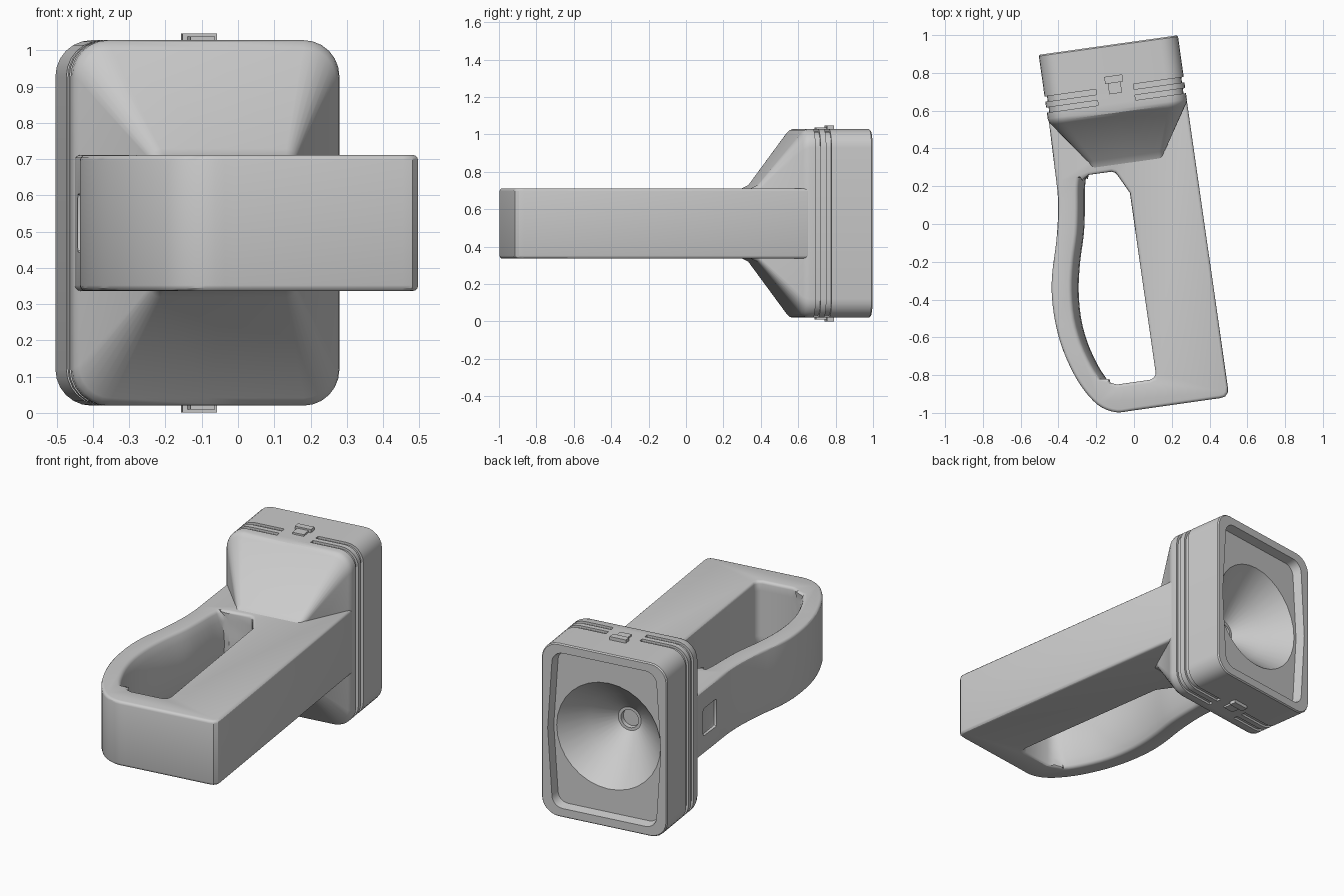
import bpy, bmesh, math
from mathutils import Vector

if "Cube" in bpy.data.objects:
    bpy.data.objects.remove(bpy.data.objects["Cube"])

TILT = math.radians(8)          # the lamp axis leans 8 degrees in plan
C, S = math.cos(TILT), math.sin(TILT)
CZ = 0.524                      # mid height


def place(u, v, z):
    """Lamp coordinates (across, along, height from middle) to world."""
    return (u * C - v * S, u * S + v * C, z + CZ)


def loft(name, rings, cap_start=True, cap_end=True):
    bm = bmesh.new()
    rows = [[bm.verts.new(p) for p in r] for r in rings]
    n = len(rows[0])
    for a, b in zip(rows, rows[1:]):
        for i in range(n):
            j = (i + 1) % n
            bm.faces.new((a[i], b[i], b[j], a[j]))
    if cap_start:
        bm.faces.new(rows[0])
    if cap_end:
        bm.faces.new(rows[-1][::-1])
    if cap_start and cap_end:
        bmesh.ops.recalc_face_normals(bm, faces=bm.faces)
    me = bpy.data.meshes.new(name)
    bm.to_mesh(me)
    bm.free()
    ob = bpy.data.objects.new(name, me)
    bpy.context.collection.objects.link(ob)
    return ob


def select(ob):
    bpy.ops.object.select_all(action='DESELECT')
    ob.select_set(True)
    bpy.context.view_layer.objects.active = ob


def smooth(ob, deg=30):
    select(ob)
    bpy.ops.object.shade_smooth_by_angle(angle=math.radians(deg))


def cut(ob, cutter):
    cutter.hide_render = True
    m = ob.modifiers.new("cut", 'BOOLEAN')
    m.operation, m.object, m.solver = 'DIFFERENCE', cutter, 'EXACT'
    select(ob)
    bpy.ops.object.modifier_apply(modifier=m.name)
    bpy.data.objects.remove(cutter)


def bevel(ob, width, segments=3, deg=48):
    m = ob.modifiers.new("bevel", 'BEVEL')
    m.width, m.segments, m.angle_limit = width, segments, math.radians(deg)
    m.use_clamp_overlap = False
    select(ob)
    bpy.ops.object.modifier_apply(modifier=m.name)


def round_ring(hu, hz, r, v, bulge=0.0, cu=-0.003):
    """Rounded rectangle across the axis, 32 points, sides may bow out."""
    pts = []
    for q in range(4):
        su, sz = ((1, 1), (-1, 1), (-1, -1), (1, -1))[q]
        mid = ((hu + bulge, 0), (0, hz), (-hu - bulge, 0), (0, -hz))[q]
        pts.append(mid)
        for k in range(7):
            a = math.radians(90 * q + 15 * k)
            pts.append((su * (hu - r) + r * math.cos(a), sz * (hz - r) + r * math.sin(a)))
    return [place(u + cu, v, z) for u, z in pts]


def circle(r, v):
    return [place(r * math.cos(i * math.pi / 16) - 0.003, v, r * math.sin(i * math.pi / 16))
            for i in range(32)]


def box(name, u0, u1, v0, v1, z0, z1):
    return loft(name, [[place(u, v, z) for u, z in ((u0, z0), (u1, z0), (u1, z1), (u0, z1))]
                       for v in (v0, v1)])


def spline(pts, steps=3):
    """Catmull-Rom curve through plan points."""
    p = [Vector(q) for q in pts]
    p = [p[0] * 2 - p[1]] + p + [p[-1] * 2 - p[-2]]
    out = []
    for a, b, c, d in zip(p, p[1:], p[2:], p[3:]):
        for k in range(steps):
            t = k / steps
            out.append(0.5 * (2 * b + (c - a) * t + (2 * a - 5 * b + 4 * c - d) * t * t
                              + (3 * b - a - 3 * c + d) * t ** 3))
    return out + [p[-2]]


# body with its curved grip, extruded upward from a plan outline
HALF = 0.188
outline = spline([(-0.453, 0.562), (-0.427, 0.35), (-0.405, 0.17), (-0.402, 0.05), (-0.412, -0.1),
                  (-0.432, -0.25), (-0.435, -0.38), (-0.415, -0.53), (-0.375, -0.67),
                  (-0.31, -0.81), (-0.24, -0.91), (-0.17, -0.972), (-0.09, -0.997), (-0.01, -0.988)])
outline += [Vector(p) for p in ((0.455, -0.922), (0.482, -0.914), (0.497, -0.892),
                                (0.497, -0.865), (0.278, 0.665))]
body = loft("body_and_grip", [[(p.x, p.y, CZ + s * HALF) for p in outline] for s in (-1, 1)])

# finger opening: its grip side bows inward at mid height
grip_side = spline([(-0.255, 0.24), (-0.26, 0.18), (-0.26, 0.08), (-0.265, -0.05), (-0.285, -0.2),
                    (-0.293, -0.35), (-0.28, -0.5), (-0.245, -0.63), (-0.19, -0.75),
                    (-0.145, -0.82)])
far_side = [Vector(p) for p in ((-0.125, -0.84), (-0.09, -0.85), (0.085, -0.825), (0.108, -0.815),
                                (0.115, -0.79), (-0.022, 0.165), (-0.085, 0.255), (-0.1, 0.272),
                                (-0.12, 0.277), (-0.24, 0.26))]
levels = (-1.15, -0.7, -0.35, 0, 0.35, 0.7, 1.15)
opening = loft("grip_opening_cutter",
               [[(p.x - 0.038 * t * t, p.y, CZ + t * HALF) for p in grip_side]
                + [(p.x, p.y, CZ + t * HALF) for p in far_side] for t in levels])
cut(body, opening)
bevel(body, 0.016)

# small switch recess on the grip side near the head
recess = box("switch_recess_cutter", -0.46, -0.357, 0.38, 0.53, -0.08, 0.08)
bevel(recess, 0.012, 2)
cut(body, recess)
smooth(body)

# flared neck and head housing with two wrap-around grooves and an open front
HU, HZ, G = 0.372, 0.504, 0.013
head = [round_ring(0.2, 0.188, 0.03, 0.325, cu=0.01), round_ring(0.205, 0.205, 0.03, 0.36, cu=0.01),
        round_ring(0.358, 0.483, 0.09, 0.582), round_ring(0.368, 0.499, 0.1, 0.597),
        round_ring(HU, HZ, 0.1, 0.615)]
for v0, v1 in ((0.648, 0.675), (0.706, 0.734)):
    head += [round_ring(HU - d, HZ - d, 0.1 - d, v) for d, v in ((0, v0), (G, v0), (G, v1), (0, v1))]
head += [round_ring(HU, HZ, 0.1, 0.95), round_ring(HU - 0.006, HZ - 0.006, 0.094, 0.957),
         round_ring(0.31, 0.452, 0.065, 0.957, 0.025), round_ring(0.3, 0.442, 0.06, 0.905, 0.025)]
smooth(loft("head_housing", head, cap_end=False))

# lens plate, conical reflector and bulb seat
smooth(loft("reflector", [round_ring(0.3, 0.442, 0.06, 0.905, 0.025), circle(0.308, 0.905),
                          circle(0.19, 0.77), circle(0.068, 0.66), circle(0.052, 0.66),
                          circle(0.05, 0.635)], cap_start=False), 20)

# pads that interrupt the grooves, and clips, above and below
for side, s in (("top", 1), ("bottom", -1)):
    def slab(name, hu, v0, v1, z):
        lo, hi = sorted((s * 0.46, s * z))
        return box(side + name, -hu, hu, v0, v1, lo, hi)
    slab("_groove_pad", 0.1, 0.63, 0.75, HZ)
    slab("_clip_bar", 0.048, 0.755, 0.793, 0.523)
    slab("_clip_hook", 0.034, 0.698, 0.757, 0.514)
